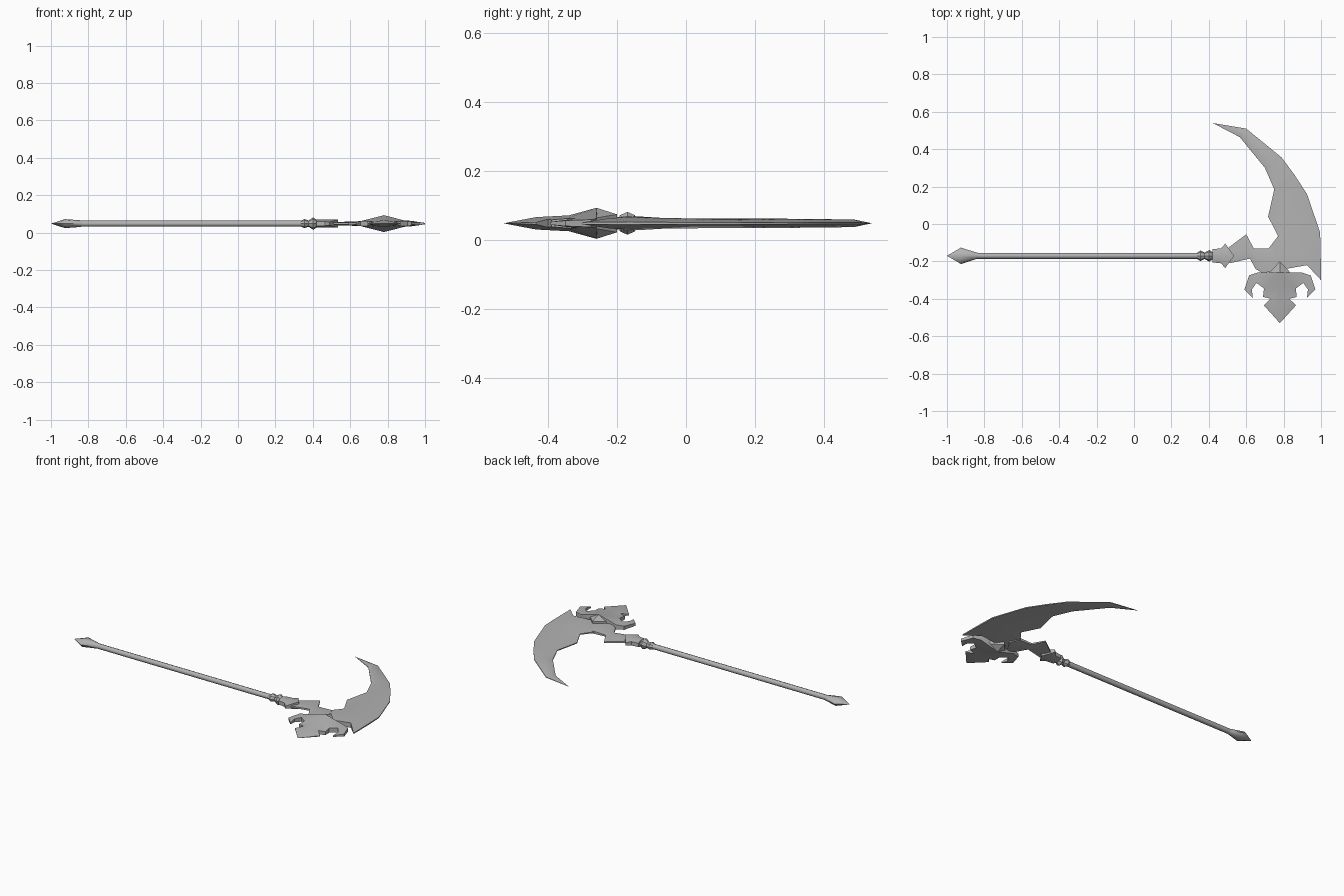
import bpy, bmesh, math

if "Cube" in bpy.data.objects:
    bpy.data.objects.remove(bpy.data.objects["Cube"])

MID = 0.048       # height of the flat symmetry plane
AXIS = -0.17      # y of the shaft axis
HEAD = 0.78       # x of the ornament's centre line

grey = bpy.data.materials.new("plain grey")
grey.use_nodes = True
COLOUR = (0.45, 0.45, 0.45, 1)
grey.diffuse_color = COLOUR
grey.node_tree.nodes["Principled BSDF"].inputs["Base Color"].default_value = COLOUR


def finish(name, bm, angle):
    bmesh.ops.remove_doubles(bm, verts=bm.verts, dist=0.0002)
    bmesh.ops.recalc_face_normals(bm, faces=bm.faces)
    mesh = bpy.data.meshes.new(name)
    bm.to_mesh(mesh)
    bm.free()
    obj = bpy.data.objects.new(name, mesh)
    obj.data.materials.append(grey)
    bpy.context.collection.objects.link(obj)
    bpy.ops.object.select_all(action='DESELECT')
    bpy.context.view_layer.objects.active = obj
    obj.select_set(True)
    bpy.ops.object.shade_smooth_by_angle(angle=math.radians(angle))
    return obj


def slab(name, points, faces, angle=35, mirror=False):
    """Points are (x, y, half thickness); both sides and the rim are built."""
    bm = bmesh.new()
    for sx in ((1, -1) if mirror else (1,)):
        place = (lambda x: HEAD + sx * x) if mirror else (lambda x: x)
        top = [bm.verts.new((place(x), y, MID + h)) for x, y, h in points]
        for f in faces:
            bm.faces.new([top[i] for i in f])
    bmesh.ops.remove_doubles(bm, verts=bm.verts, dist=0.0002)
    bmesh.ops.recalc_face_normals(bm, faces=bm.faces)
    rim = [e for e in bm.edges if e.is_boundary]
    upper = list(bm.verts)
    surface = list(bm.faces)
    low = {v: bm.verts.new((v.co.x, v.co.y, 2 * MID - v.co.z)) for v in upper}
    for f in surface:
        bm.faces.new([low[v] for v in reversed(f.verts)])
    for e in rim:
        a, b = e.verts
        bm.faces.new((a, b, low[b], low[a]))
    return finish(name, bm, angle)


def turned(name, profile, sides, angle=35):
    """Profile of (x, y radius, z radius) around the shaft axis."""
    bm = bmesh.new()
    rings = []
    for x, ry, rz in profile:
        rings.append([bm.verts.new((x, AXIS + ry * math.cos(2 * math.pi * i / sides),
                                    MID + rz * math.sin(2 * math.pi * i / sides)))
                      for i in range(sides)])
    for a, b in zip(rings, rings[1:]):
        for i in range(sides):
            j = (i + 1) % sides
            bm.faces.new((a[i], a[j], b[j], b[i]))
    bm.faces.new(rings[0])
    bm.faces.new(rings[-1])
    return finish(name, bm, angle)


# Shaft, pointed pommel and collars
turned("shaft", [(-0.86, 0.016, 0.016), (0.46, 0.016, 0.016)], 8, 50)
turned("pommel", [(-1.0, 0.0, 0.0), (-0.925, 0.044, 0.024), (-0.845, 0.018, 0.018),
                  (-0.83, 0.015, 0.015)], 8, 50)
turned("collar", [(0.335, 0.015, 0.015), (0.355, 0.028, 0.024), (0.378, 0.017, 0.017),
                  (0.402, 0.031, 0.033), (0.425, 0.017, 0.018)], 8)

# Arrow-shaped socket between shaft and neck
slab("socket", [(0.42, -0.135, 0.012), (0.42, -0.17, 0.022), (0.42, -0.205, 0.012),
                (0.465, -0.13, 0.012), (0.465, -0.17, 0.022), (0.465, -0.21, 0.012),
                (0.488, -0.105, 0.008), (0.535, -0.17, 0.022), (0.488, -0.235, 0.008)],
     [(0, 1, 4, 3), (1, 2, 5, 4), (3, 4, 7, 6), (4, 5, 8, 7)])

# Neck with an upward spur
slab("neck", [(0.50, -0.13, 0.005), (0.50, -0.17, 0.009), (0.51, -0.21, 0.005),
              (0.60, -0.055, 0.003), (0.61, -0.15, 0.009), (0.62, -0.185, 0.005),
              (0.64, -0.13, 0.005), (0.66, -0.18, 0.012), (0.65, -0.24, 0.005),
              (0.73, -0.13, 0.008), (0.76, -0.18, 0.014), (0.70, -0.27, 0.008)],
     [(0, 1, 4, 3), (1, 2, 5, 4), (3, 4, 6), (4, 7, 6), (4, 5, 7), (5, 8, 7),
      (6, 7, 10, 9), (7, 8, 11, 10)])

# Curved blade: outer edge, ridge position, inner edge and half thickness per station
stations = [((0.42, 0.54), 0.5, (0.42, 0.54), 0.0),
            ((0.60, 0.51), 0.5, (0.565, 0.465), 0.011),
            ((0.79, 0.355), 0.4, (0.70, 0.30), 0.013),
            ((0.86, 0.26), 0.35, (0.75, 0.185), 0.014),
            ((0.925, 0.16), 0.35, (0.717, 0.04), 0.014),
            ((0.995, -0.045), 0.35, (0.77, -0.065), 0.015),
            ((0.998, -0.15), 0.4, (0.72, -0.13), 0.02)]
blade = []
for (ox, oy), t, (ix, iy), h in stations:
    blade += [(ox, oy, 0.2 * h), (ix + t * (ox - ix), iy + t * (oy - iy), h), (ix, iy, 0.2 * h)]
blade += [(1.0, -0.30, 0.003), (0.925, -0.22, 0.015), (0.70, -0.26, 0.006)]
strips = []
for k in range(0, 3 * len(stations), 3):
    for s in (0, 1):
        quad = (k + s, k + s + 1, k + s + 4, k + s + 3)
        if k == 0:                      # the tip closes to one point
            blade[1] = blade[2] = blade[0]
            quad = (0, 4 + s, 3 + s)
        strips.append(quad)
slab("blade", blade, strips, 50)

# Raised ornament with hooked claws and a pointed end, mirrored about its centre
ornament = [(0, -0.20, 0.026), (0, -0.26, 0.045), (0, -0.34, 0.023), (0, -0.435, 0.018),
            (0, -0.53, 0.0), (0.055, -0.258, 0.016), (0.12, -0.26, 0.014),
            (0.165, -0.275, 0.011), (0.19, -0.35, 0.008), (0.145, -0.395, 0.004),
            (0.15, -0.35, 0.010), (0.125, -0.315, 0.013), (0.085, -0.345, 0.014),
            (0.09, -0.39, 0.010), (0.05, -0.40, 0.012), (0.086, -0.435, 0.003)]
slab("ornament", ornament,
     [(0, 1, 5), (1, 6, 5), (1, 11, 6), (1, 12, 11), (6, 11, 7), (11, 10, 8, 7),
      (10, 9, 8), (1, 2, 12), (2, 14, 13, 12), (2, 3, 14), (3, 15, 14), (3, 4, 15)],
     35, mirror=True)
